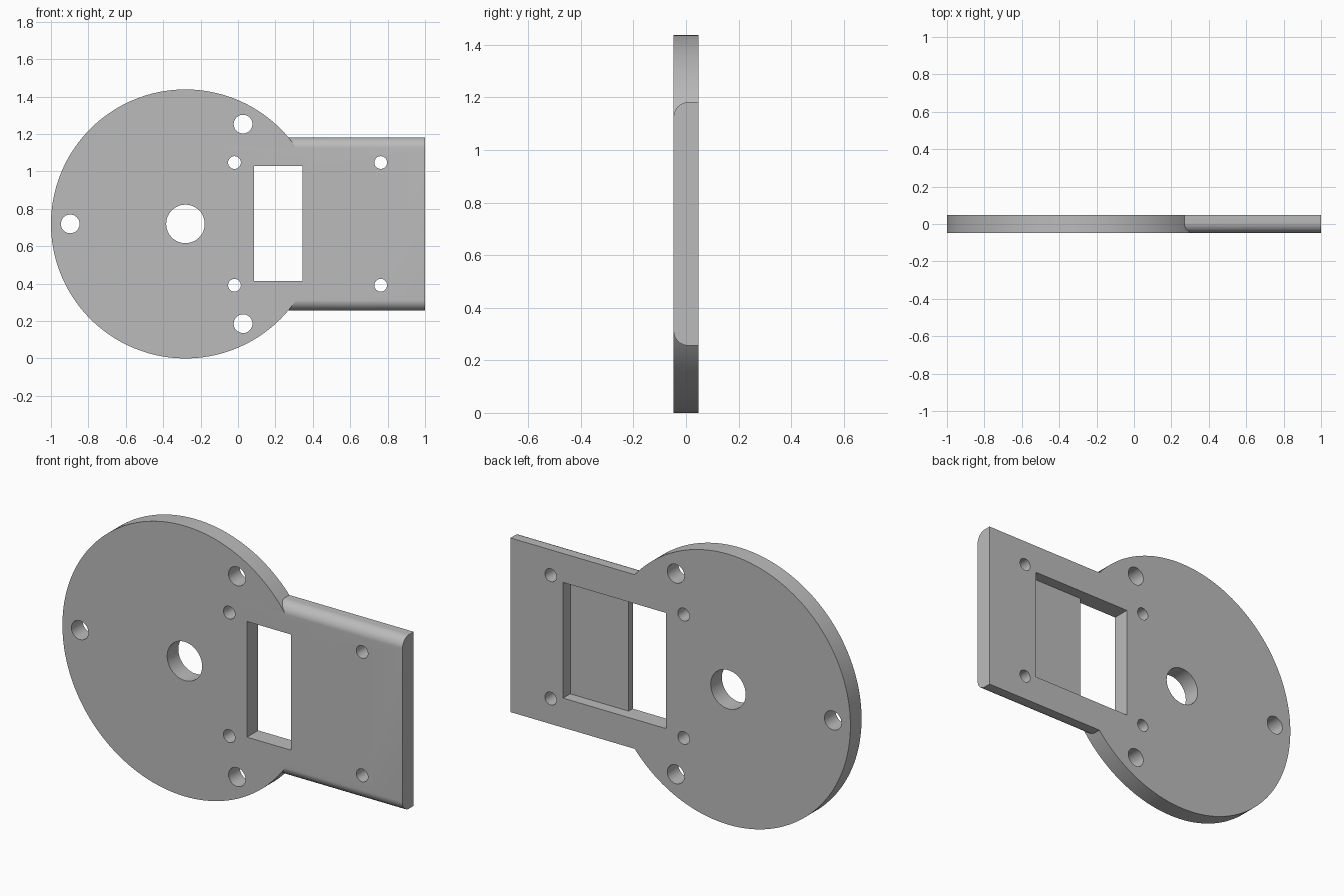
import bpy, bmesh
from math import sin, cos, pi, radians

if "Cube" in bpy.data.objects:
    bpy.data.objects.remove(bpy.data.objects["Cube"], do_unlink=True)

HALF = 0.047            # half the plate thickness
CX, CZ, R = -0.281, 0.719, 0.719

grey = bpy.data.materials.new("plain grey")
grey.use_nodes = True
COLOUR = (0.5, 0.5, 0.5, 1)
grey.diffuse_color = COLOUR
grey.node_tree.nodes["Principled BSDF"].inputs["Base Color"].default_value = COLOUR


def prism(name, points, direction):
    """Extrude a closed outline along a vector."""
    bm = bmesh.new()
    face = bm.faces.new([bm.verts.new(p) for p in points])
    new = bmesh.ops.extrude_face_region(bm, geom=[face])["geom"]
    bmesh.ops.translate(bm, vec=direction,
                        verts=[v for v in new if isinstance(v, bmesh.types.BMVert)])
    bmesh.ops.recalc_face_normals(bm, faces=bm.faces)
    mesh = bpy.data.meshes.new(name)
    bm.to_mesh(mesh)
    bm.free()
    mesh.materials.append(grey)
    ob = bpy.data.objects.new(name, mesh)
    bpy.context.collection.objects.link(ob)
    return ob


def cylinder(name, x, z, r, y0, y1, n):
    ring = [(x + r * cos(2 * pi * i / n), y0, z + r * sin(2 * pi * i / n)) for i in range(n)]
    return prism(name, ring, (0, y1 - y0, 0))


def box(name, x0, x1, y0, y1, z0, z1):
    return prism(name, [(x0, y0, z0), (x1, y0, z0), (x1, y0, z1), (x0, y0, z1)], (0, y1 - y0, 0))


def combine(target, tool, operation):
    """Apply an exact boolean and remove the helper."""
    tool.hide_render = True
    mod = target.modifiers.new(operation, "BOOLEAN")
    mod.operation, mod.solver, mod.object = operation, "EXACT", tool
    bpy.context.view_layer.objects.active = target
    bpy.ops.object.modifier_apply(modifier=mod.name)
    bpy.data.objects.remove(tool, do_unlink=True)


# Round disc
plate = cylinder("mounting_plate", CX, CZ, R, -HALF, HALF, 144)

# Rectangular tab with rounded front edges
half_h, fillet = 0.463, 0.056
arc = [radians(90 * i / 12) for i in range(13)]
upper = [(half_h - fillet + fillet * sin(a), -HALF + fillet - fillet * cos(a)) for a in arc]
upper.append((half_h, HALF))
profile = [(h, y) for h, y in upper] + [(-h, y) for h, y in reversed(upper)]
tab = prism("tab", [(-0.1, y, CZ + h) for h, y in profile], (1.1, 0, 0))
combine(plate, tab, "UNION")

# Through window, and the wider pocket sunk into the back
Z0, Z1 = 0.413, 1.028
combine(plate, box("window", 0.086, 0.346, -0.1, 0.1, Z0, Z1), "DIFFERENCE")
combine(plate, box("pocket", 0.086, 0.69, -0.013, 0.1, Z0, Z1), "DIFFERENCE")

# Round holes: centre bore, three rim holes, four screw holes
holes = [(CX, CZ, 0.103)]
holes += [(CX + 0.616 * cos(a), CZ + 0.616 * sin(a), 0.05) for a in (pi / 3, pi, -pi / 3)]
holes += [(x, CZ + s * 0.328, 0.034) for x in (-0.019, 0.763) for s in (-1, 1)]
for x, z, r in holes:
    combine(plate, cylinder("hole", x, z, r, -0.1, 0.1, 48), "DIFFERENCE")

# Smooth the curved walls, keep the edges sharp
bpy.ops.object.select_all(action="DESELECT")
plate.select_set(True)
bpy.context.view_layer.objects.active = plate
bpy.ops.object.shade_smooth_by_angle(angle=radians(25))
